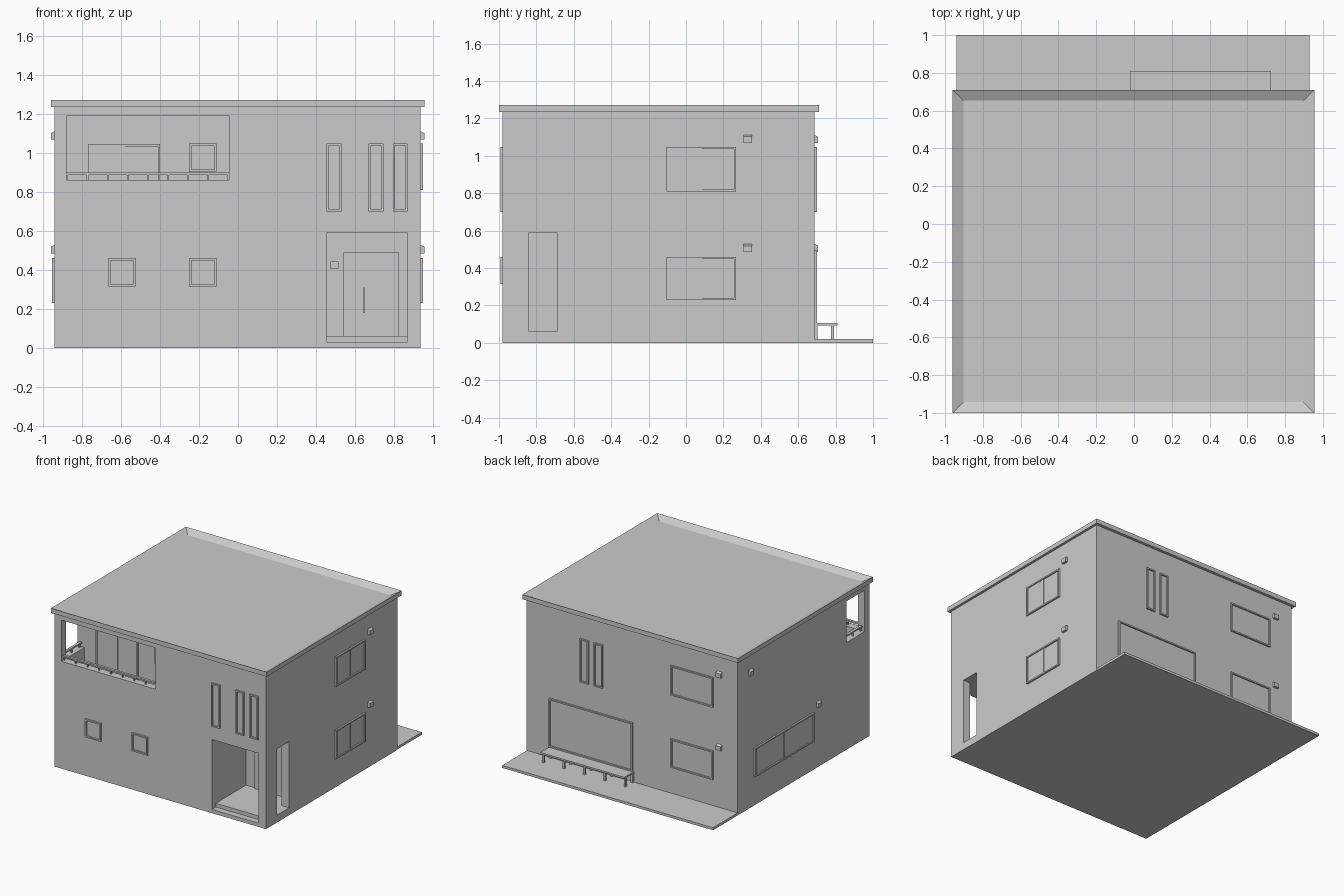
import bpy, bmesh
from mathutils import Vector

if "Cube" in bpy.data.objects:
    bpy.data.objects.remove(bpy.data.objects["Cube"])

XL, XR, YF, YB, ZT = -0.94, 0.935, -0.98, 0.687, 1.235


def add_box(bm, lo, hi):
    lo, hi = Vector(lo), Vector(hi)
    a = Vector([min(p, q) for p, q in zip(lo, hi)])
    b = Vector([max(p, q) for p, q in zip(lo, hi)])
    verts = bmesh.ops.create_cube(bm, size=1)["verts"]
    for v in verts:
        v.co = Vector([(a[i] + b[i]) / 2 + v.co[i] * (b[i] - a[i]) for i in range(3)])
    return verts


def finish(bm, name):
    bmesh.ops.recalc_face_normals(bm, faces=bm.faces)
    mesh = bpy.data.meshes.new(name)
    bm.to_mesh(mesh)
    bm.free()
    ob = bpy.data.objects.new(name, mesh)
    bpy.context.collection.objects.link(ob)
    return ob


def boxes(name, parts):
    bm = bmesh.new()
    for lo, hi in parts:
        add_box(bm, lo, hi)
    return finish(bm, name)


def cut(target, lo, hi):
    cutter = boxes("cutter", [(lo, hi)])
    cutter.hide_render = True
    mod = target.modifiers.new("cut", 'BOOLEAN')
    mod.operation, mod.solver, mod.object = 'DIFFERENCE', 'EXACT', cutter
    bpy.context.view_layer.objects.active = target
    bpy.ops.object.modifier_apply(modifier=mod.name)
    bpy.data.objects.remove(cutter)


# Map (along wall, outwards, height) to world space for each wall
WALLS = {
    "front": lambda u, o, z: (u, YF - o, z),
    "back": lambda u, o, z: (u, YB + o, z),
    "right": lambda u, o, z: (XR + o, u, z),
    "left": lambda u, o, z: (XL - o, u, z),
    "balcony": lambda u, o, z: (u, -0.69 - o, z),
}


def window(wall, u0, u1, z0, z1, panes=1):
    """Protruding frame around one pane or two sliding panes."""
    p, t, d = WALLS[wall], 0.011, 0.013
    spec = [(u0, u0 + t, z0, z1, d), (u1 - t, u1, z0, z1, d),
            (u0, u1, z0, z0 + t, d), (u0, u1, z1 - t, z1, d),
            (u0, u1, z0, z1, 0.002)]
    if panes == 2:
        m = (u0 + u1) / 2
        spec.append((u0 + t, m, z0 + t, z1 - t, 0.006))
        spec.append((m - t / 2, m + t / 2, z0, z1, 0.009))
    boxes(wall + "_window", [(p(a, -0.005, c), p(b, o, e)) for a, b, c, e, o in spec])


def vent(wall, u, z):
    """Small hood with a sloped top."""
    p, w = WALLS[wall], 0.022
    prof = [(-0.002, z - 0.022), (0.02, z - 0.022), (0.02, z + 0.012), (-0.002, z + 0.022)]
    bm = bmesh.new()
    a = [bm.verts.new(p(u - w, o, h)) for o, h in prof]
    b = [bm.verts.new(p(u + w, o, h)) for o, h in prof]
    bm.faces.new(a)
    bm.faces.new(b[::-1])
    for i in range(4):
        j = (i + 1) % 4
        bm.faces.new((a[i], b[i], b[j], a[j]))
    finish(bm, wall + "_vent")


# House body with balcony and entrance porch cut out
house = boxes("house_walls", [((XL, YF, 0), (XR, YB, ZT))])
cut(house, (-0.88, -0.92, 0.66), (-0.045, -0.69, 1.19))
cut(house, (-0.88, -1.1, 0.86), (-0.045, -0.90, 1.19))
cut(house, (-1.1, -0.92, 0.86), (-0.87, -0.69, 1.19))
cut(house, (0.455, -1.1, 0.02), (0.87, -0.55, 0.59))
cut(house, (0.8, -0.84, 0.06), (1.1, -0.69, 0.59))

# Flat roof with sunken centre
bm = bmesh.new()
add_box(bm, (-0.96, -1.0, ZT), (0.955, 0.71, 1.272))
top = max(bm.faces, key=lambda f: f.calc_center_median().z)
bmesh.ops.inset_region(bm, faces=[top], thickness=0.081)
for v in top.verts:
    v.co.z -= 0.03
finish(bm, "roof")

# Porch floor with lower step
boxes("porch_floor", [((0.455, -0.93, 0.01), (0.87, -0.55, 0.06)),
                      ((0.455, YF, 0.01), (0.87, -0.93, 0.03))])

# Entrance door, handle and intercom
boxes("front_door", [((0.54, -0.562, 0.06), (0.825, -0.545, 0.49))])
boxes("door_handle", [((0.642, -0.59, 0.18), (0.649, -0.58, 0.31)),
                      ((0.642, -0.582, 0.2), (0.649, -0.56, 0.207)),
                      ((0.642, -0.582, 0.283), (0.649, -0.56, 0.29))])
boxes("intercom", [((0.475, -0.572, 0.405), (0.515, -0.545, 0.442))])

# Balcony rails on the parapet
rail = [((-0.92, -0.96, 0.888), (-0.045, -0.94, 0.9)),
        ((-0.92, -0.96, 0.888), (-0.9, -0.69, 0.9))]
for i in range(9):
    x = -0.875 + i * 0.1033
    rail.append(((x - 0.004, -0.955, 0.858), (x + 0.004, -0.945, 0.89)))
for y in (-0.91, -0.81, -0.71):
    rail.append(((-0.915, y - 0.004, 0.858), (-0.905, y + 0.004, 0.89)))
boxes("balcony_rail", rail)

# Windows
for u0, u1 in ((-0.665, -0.525), (-0.25, -0.11)):
    window("front", u0, u1, 0.315, 0.46)
for u0 in (0.455, 0.67, 0.795):
    window("front", u0, u0 + 0.075, 0.7, 1.048)
for u0 in (0.255, 0.38):
    window("back", u0, u0 + 0.077, 0.7, 1.048)
for z0, z1 in ((0.81, 1.048), (0.23, 0.46)):
    window("right", -0.105, 0.267, z0, z1, 2)
    window("back", -0.725, -0.35, z0, z1)
window("left", -0.27, 0.48, 0.23, 0.46, 2)
window("back", -0.01, 0.73, 0.105, 0.495)
window("balcony", -0.77, -0.4, 0.66, 1.045, 2)
window("balcony", -0.25, -0.11, 0.905, 1.047)

# Vent hoods
for z in (1.09, 0.507):
    vent("right", 0.33, z)
    vent("back", -0.78, z)
vent("left", 0.53, 1.09)
vent("left", -0.33, 0.507)

# Back terrace slab
boxes("terrace", [((-0.94, YB - 0.01, 0), (0.93, 1.0, 0.02))])

# Veranda deck with two rows of legs and beams
deck = [((-0.02, YB - 0.002, 0.093), (0.725, 0.81, 0.106)),
        ((-0.02, 0.775, 0.083), (0.725, 0.79, 0.094)),
        ((-0.02, YB - 0.002, 0.083), (0.725, 0.702, 0.094))]
for i in range(5):
    x = -0.01 + i * 0.1812
    for y in (0.695, 0.7825):
        deck.append(((x - 0.008, y - 0.008, 0.018), (x + 0.008, y + 0.008, 0.09)))
boxes("veranda_deck", deck)
